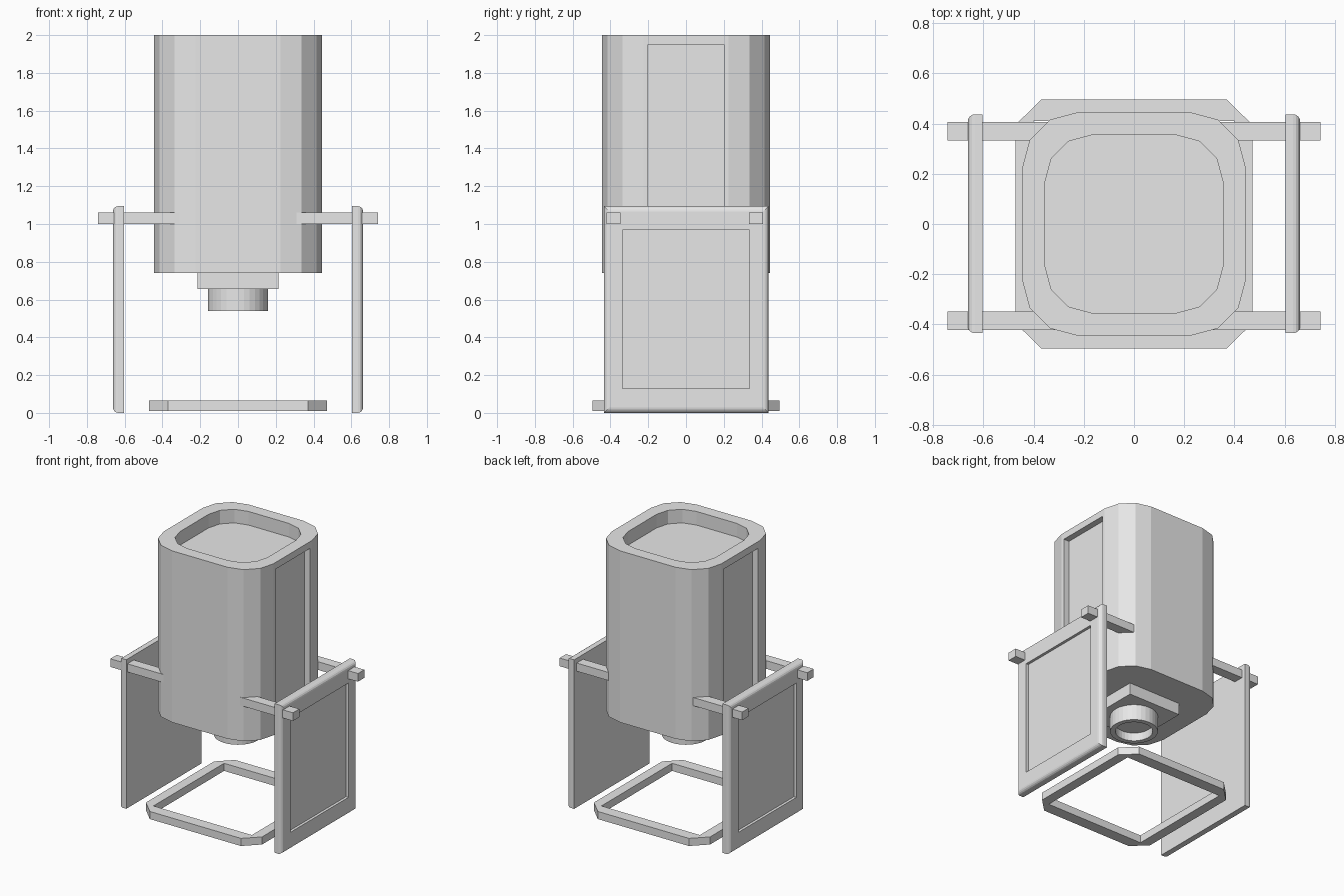
import bpy
import bmesh
from math import cos, sin, pi
from mathutils import Vector

default = bpy.data.objects.get("Cube")
if default:
    bpy.data.objects.remove(default)

grey = bpy.data.materials.new("plain_grey")
grey.use_nodes = True
grey.diffuse_color = (0.8, 0.8, 0.8, 1)
grey.node_tree.nodes["Principled BSDF"].inputs["Base Color"].default_value = (0.8, 0.8, 0.8, 1)


def finish(name, bm, mirror=False):
    bmesh.ops.recalc_face_normals(bm, faces=bm.faces)
    mesh = bpy.data.meshes.new(name)
    bm.to_mesh(mesh)
    bm.free()
    mesh.materials.append(grey)
    obj = bpy.data.objects.new(name, mesh)
    bpy.context.collection.objects.link(obj)
    if mirror:
        obj.modifiers.new("mirror_x", 'MIRROR')
    return obj


def box(lo, hi):
    bm = bmesh.new()
    bmesh.ops.create_cube(bm, size=1)
    lo, hi = Vector(lo), Vector(hi)
    for v in bm.verts:
        v.co = (lo + hi) / 2 + v.co * (hi - lo)
    return bm


def rounded_square(half, radius, segments):
    """Outline of a square with rounded (or chamfered) corners."""
    c, points = half - radius, []
    for corner, (sx, sy) in enumerate([(1, 1), (-1, 1), (-1, -1), (1, -1)]):
        for i in range(segments + 1):
            a = (corner + i / segments) * pi / 2
            points.append((sx * c + radius * cos(a), sy * c + radius * sin(a)))
    return points


def circle(radius, sides=32):
    return [(radius * cos(2 * pi * i / sides), radius * sin(2 * pi * i / sides))
            for i in range(sides)]


def loft(sections):
    """Bridge (outline, z) sections in order and cap both ends."""
    bm = bmesh.new()
    rings = [[bm.verts.new((x, y, z)) for x, y in outline] for outline, z in sections]
    for a, b in zip(rings, rings[1:]):
        for i in range(len(a)):
            j = (i + 1) % len(a)
            bm.faces.new((a[i], a[j], b[j], b[i]))
    bm.faces.new(rings[0])
    bm.faces.new(rings[-1])
    bmesh.ops.recalc_face_normals(bm, faces=bm.faces)
    return bm


def recess(bm, sign, margin, extra_z, depth):
    """Sink a rectangular panel into the largest face pointing along x."""
    bm.normal_update()
    face = max((f for f in bm.faces if f.normal.x * sign > 0.99), key=lambda f: f.calc_area())
    bmesh.ops.inset_individual(bm, faces=[face], thickness=margin, use_even_offset=True)
    mid = face.calc_center_median().z
    for v in face.verts:
        v.co.z += extra_z if v.co.z < mid else -extra_z
    inner = bmesh.ops.extrude_discrete_faces(bm, faces=[face])["faces"][0]
    bmesh.ops.translate(bm, verts=inner.verts, vec=(-sign * depth, 0, 0))


# Main housing with a sunken top and a recessed panel on each side
outer, inner = rounded_square(0.445, 0.22, 3), rounded_square(0.355, 0.19, 3)
bm = loft([(outer, 0.74), (outer, 2.0), (inner, 2.0), (inner, 1.9)])
for side in (1, -1):
    recess(bm, side, 0.025, 0.025, 0.045)
finish("housing", bm)

# Nozzle mount and hollow nozzle below the housing
finish("nozzle_mount", box((-0.215, -0.215, 0.655), (0.215, 0.215, 0.74)))
rim, bore = circle(0.16), circle(0.125)
finish("nozzle", loft([(rim, 0.655), (rim, 0.54), (bore, 0.54), (bore, 0.6)]))

# Side panels: rounded outer edges and a shallow recess
bm = box((0.603, -0.435, 0), (0.662, 0.437, 1.095))
edges = [e for e in bm.edges if all(v.co.x > 0.65 for v in e.verts)]
bmesh.ops.bevel(bm, geom=edges, offset=0.028, segments=4, profile=0.5, affect='EDGES')
recess(bm, 1, 0.072, 0.028, 0.02)
finish("side_panel", bm, mirror=True)

# Support bars joining the housing to the side panels
for name, y in (("front_bar", -0.385), ("back_bar", 0.37)):
    finish(name, box((0.3, y - 0.037, 1.0), (0.742, y + 0.037, 1.06)), mirror=True)

# Floor frame: chamfered outside, square opening
bm = bmesh.new()
chamfer = [(0.37, 0.495), (0.472, 0.395)]
opening = [(0.4, 0.41)] * 2
quads = [(1, 1), (1, -1), (-1, -1), (-1, 1)]


def corners(pair):
    out = []
    for sx, sy in quads:
        order = pair if sx * sy > 0 else pair[::-1]
        out += [(sx * x, sy * y) for x, y in order]
    return out


sections = [(corners(p), z) for p, z in
            ((chamfer, 0.01), (chamfer, 0.066), (opening, 0.066), (opening, 0.01))]
rings = [[bm.verts.new((x, y, z)) for x, y in o] for o, z in sections]
for a, b in zip(rings, rings[1:] + rings[:1]):
    for i in range(len(a)):
        j = (i + 1) % len(a)
        bm.faces.new((a[i], a[j], b[j], b[i]))
bmesh.ops.remove_doubles(bm, verts=bm.verts, dist=0.0001)
finish("floor_frame", bm)
